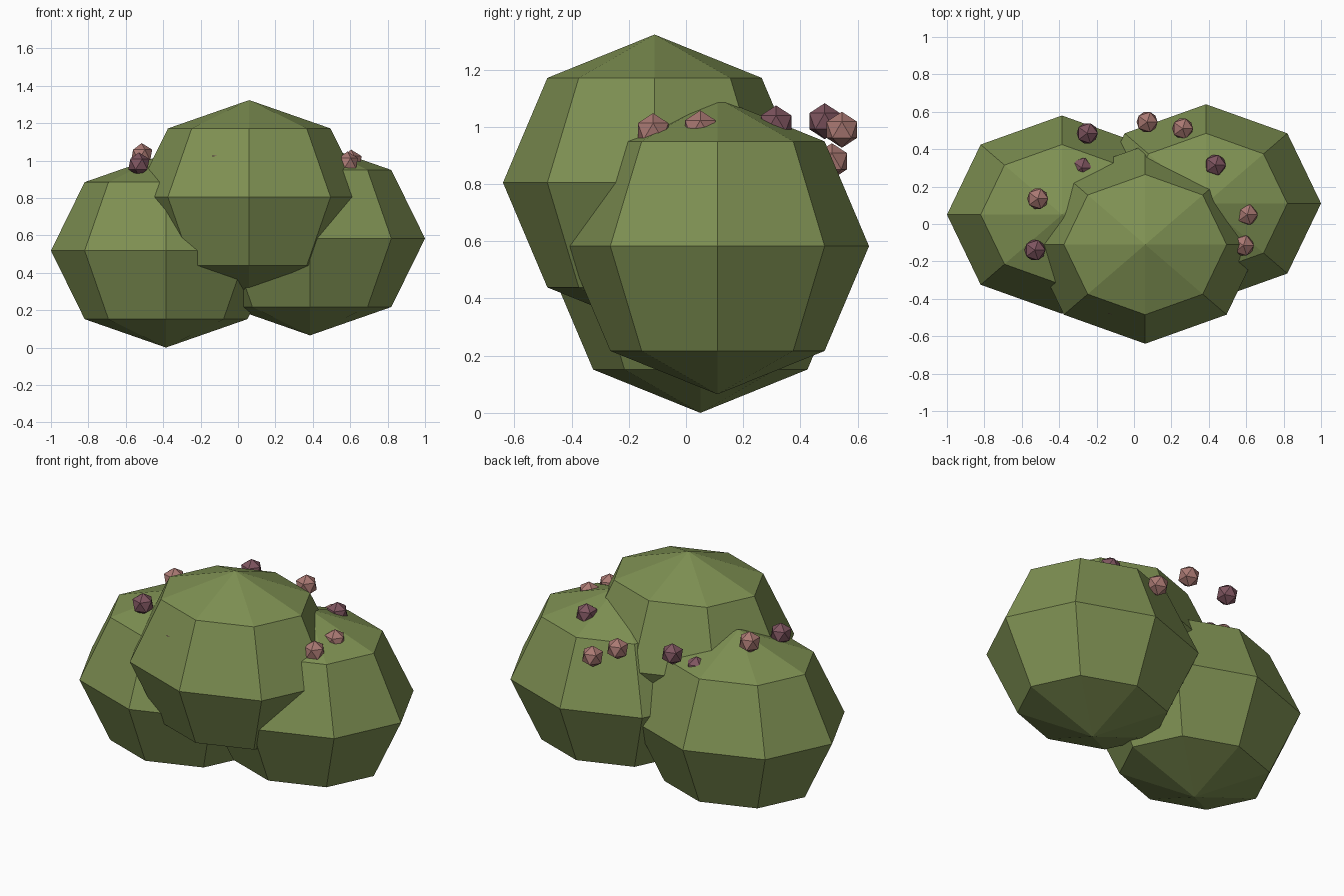
import bpy
import bmesh
from mathutils import Matrix

cube = bpy.data.objects.get("Cube")
if cube:
    bpy.data.objects.remove(cube, do_unlink=True)


def make_material(name, rgb):
    mat = bpy.data.materials.new(name)
    mat.use_nodes = True
    color = (*rgb, 1.0)
    mat.diffuse_color = color
    bsdf = mat.node_tree.nodes["Principled BSDF"]
    bsdf.inputs["Base Color"].default_value = color
    bsdf.inputs["Roughness"].default_value = 0.9
    return mat


def add_object(name, bm, center, mat):
    mesh = bpy.data.meshes.new(name)
    bm.to_mesh(mesh)
    bm.free()
    mesh.materials.append(mat)
    obj = bpy.data.objects.new(name, mesh)
    obj.location = center
    bpy.context.collection.objects.link(obj)
    return obj


leaf_green = make_material("leaf green", (0.21, 0.28, 0.085))
pale_rose = make_material("pale rose", (0.40, 0.19, 0.17))
dark_rose = make_material("dark rose", (0.21, 0.09, 0.115))

# Foliage: three overlapping faceted clumps
clumps = {
    "left_foliage": (0.385, 0.11, 0.583),
    "right_foliage": (-0.385, 0.05, 0.518),
    "front_foliage": (0.06, -0.11, 0.805),
}
for name, center in clumps.items():
    bm = bmesh.new()
    bmesh.ops.create_uvsphere(bm, u_segments=8, v_segments=4, radius=1.0,
                              matrix=Matrix.Diagonal((0.615, 0.53, 0.518, 1.0)))
    add_object(name, bm, center, leaf_green)

# Blossoms: small twenty-sided buds scattered around the crown
pale_spots = [
    (0.07, 0.545, 0.99),
    (0.26, 0.51, 0.88),
    (0.605, 0.05, 0.995),
    (0.585, -0.115, 0.985),
    (-0.515, 0.135, 1.03),
]
dark_spots = [
    (-0.25, 0.485, 1.02),
    (0.435, 0.315, 1.012),
    (-0.53, -0.14, 0.98),
    (-0.28, 0.30, 0.88),
    (-0.095, -0.443, 0.997),
]
for label, spots, mat in (("pale", pale_spots, pale_rose),
                          ("dark", dark_spots, dark_rose)):
    for i, center in enumerate(spots, 1):
        bm = bmesh.new()
        bmesh.ops.create_icosphere(bm, subdivisions=1, radius=0.063)
        add_object(f"{label}_blossom_{i}", bm, center, mat)
